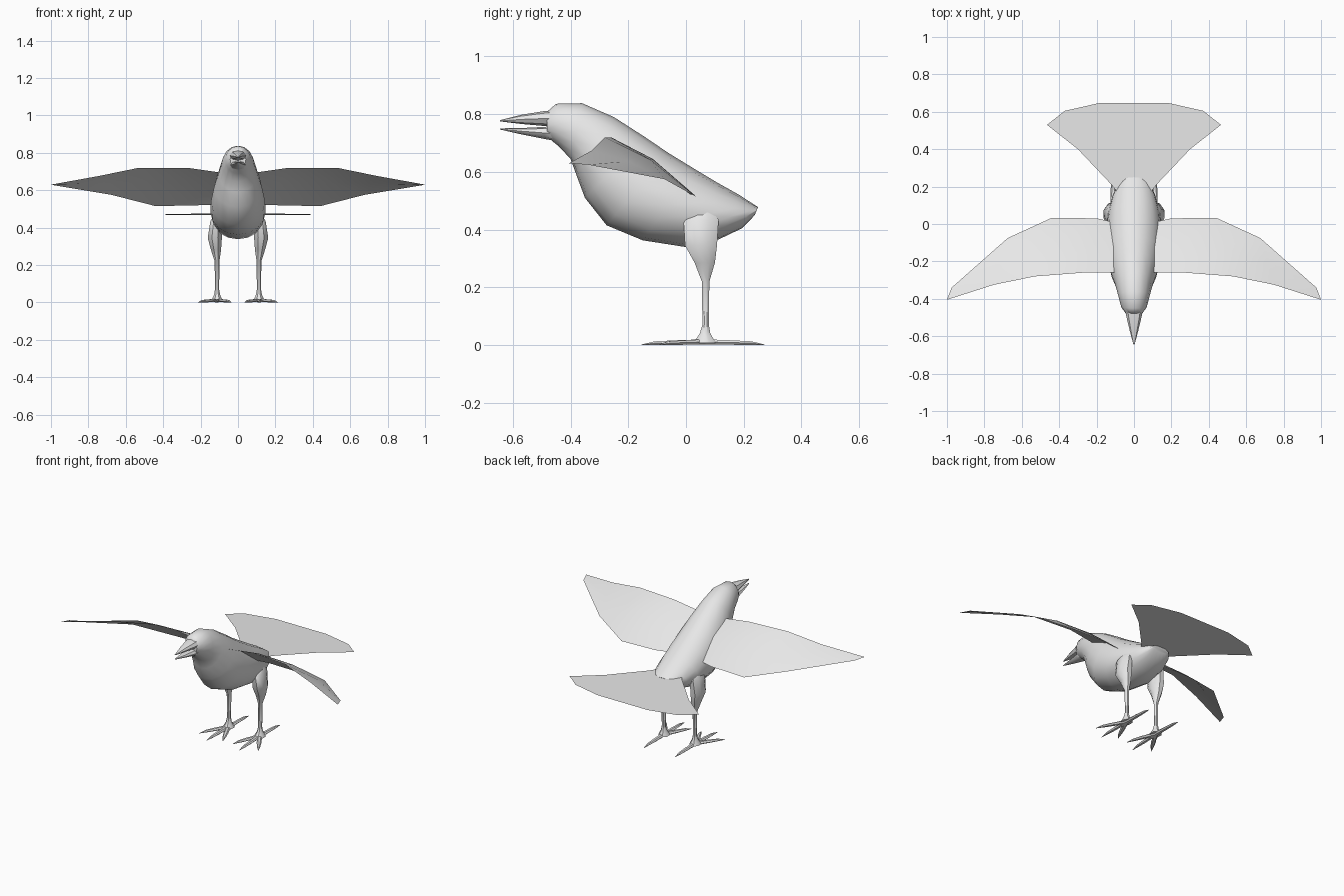
import bpy
import math
from mathutils import Vector

if "Cube" in bpy.data.objects:
    bpy.data.objects.remove(bpy.data.objects["Cube"])

grey = bpy.data.materials.new("plain_grey")
grey.diffuse_color = (0.8, 0.8, 0.8, 1)
grey.use_nodes = True
grey.node_tree.nodes["Principled BSDF"].inputs["Base Color"].default_value = grey.diffuse_color


def make(name, verts, faces, angle=40):
    """Create a shaded mesh object."""
    me = bpy.data.meshes.new(name)
    me.from_pydata([tuple(v) for v in verts], [], faces)
    me.update()
    me.materials.append(grey)
    ob = bpy.data.objects.new(name, me)
    bpy.context.collection.objects.link(ob)
    bpy.ops.object.select_all(action='DESELECT')
    ob.select_set(True)
    bpy.context.view_layer.objects.active = ob
    bpy.ops.object.mode_set(mode='EDIT')
    bpy.ops.mesh.select_all(action='SELECT')
    bpy.ops.mesh.normals_make_consistent(inside=False)
    bpy.ops.object.mode_set(mode='OBJECT')
    bpy.ops.object.shade_smooth_by_angle(angle=math.radians(angle))
    return ob


def loft(name, rings, angle=40):
    """Skin a row of equal closed rings and cap both ends."""
    n = len(rings[0])
    verts = [v for r in rings for v in r]
    faces = [(i * n + j, i * n + (j + 1) % n, (i + 1) * n + (j + 1) % n, (i + 1) * n + j)
             for i in range(len(rings) - 1) for j in range(n)]
    faces += [tuple(range(n))[::-1], tuple(range(len(verts) - n, len(verts)))]
    return make(name, verts, faces, angle)


def ellipse(c, u, v, n, turn=0.0):
    """Ring round c with half axes u and v."""
    c, u, v = Vector(c), Vector(u), Vector(v)
    ts = [2 * math.pi * (i + turn) / n for i in range(n)]
    return [c + u * math.cos(t) + v * math.sin(t) for t in ts]


# Body and head: top y, z, bottom y, z, half width
sections = [
    (-0.482, 0.808, -0.482, 0.722, 0.042),
    (-0.450, 0.836, -0.440, 0.688, 0.068),
    (-0.360, 0.838, -0.400, 0.645, 0.085),
    (-0.250, 0.790, -0.380, 0.590, 0.103),
    (-0.144, 0.722, -0.350, 0.510, 0.128),
    (-0.060, 0.665, -0.275, 0.415, 0.145),
    (0.030, 0.610, -0.150, 0.363, 0.148),
    (0.110, 0.562, 0.010, 0.338, 0.138),
    (0.185, 0.520, 0.115, 0.367, 0.115),
    (0.228, 0.492, 0.195, 0.405, 0.088),
    (0.250, 0.478, 0.238, 0.450, 0.060),
]
rings = []
for ty, tz, by, bz, w in sections:
    mid = (0, (ty + by) / 2, (tz + bz) / 2)
    rings.append(ellipse(mid, (w, 0, 0), (0, (ty - by) / 2, (tz - bz) / 2), 16))
loft("body", rings, 50)

# Open beak: y, z centre, half height, half width
for name, rows in (
    ("upper_beak", [(-0.45, 0.786, 0.028, 0.048), (-0.49, 0.785, 0.026, 0.042),
                    (-0.57, 0.782, 0.016, 0.023), (-0.645, 0.777, 0.002, 0.003)]),
    ("lower_beak", [(-0.45, 0.733, 0.026, 0.044), (-0.49, 0.735, 0.021, 0.038),
                    (-0.57, 0.741, 0.011, 0.020), (-0.645, 0.749, 0.002, 0.003)])):
    loft(name, [ellipse((0, y, z), (w, 0, 0), (0, 0, h), 8) for y, z, h, w in rows])

# Wings: leading and trailing edge stations, with a raised middle row
lead = [(0.06, -0.26, 0.69), (0.27, -0.26, 0.72), (0.53, -0.28, 0.72),
        (0.75, -0.325, 0.675), (1.0, -0.405, 0.63)]
trail = [(0.06, 0.0, 0.525), (0.20, 0.03, 0.52), (0.44, 0.033, 0.515),
         (0.675, -0.075, 0.575), (0.975, -0.34, 0.625)]
camber = [0.02, 0.025, 0.025, 0.012, 0.0]
for side, sx in (("left", 1), ("right", -1)):
    verts = []
    for a, b, c in zip(lead, trail, camber):
        a, b = Vector(a), Vector(b)
        for p in (a, (a + b) / 2 + Vector((0, 0, c)), b):
            verts.append((sx * p.x, p.y, p.z))
    faces = []
    for i in range(4):
        for j in range(2):
            k = i * 3 + j
            f = (k, k + 3, k + 4, k + 1)
            faces.append(f if sx > 0 else f[::-1])
    wing = make(side + "_wing", verts, faces)
    # Keep the upper surface facing up
    if wing.data.polygons[0].normal.z < 0:
        wing.data.flip_normals()

# Fan tail
half = [(0.09, 0.17), (0.12, 0.21), (0.30, 0.40), (0.465, 0.53), (0.37, 0.605), (0.18, 0.648)]
outline = half + [(-x, y) for x, y in reversed(half)]
tail = make("tail", [(x, y, 0.482 - 0.022 * y) for x, y in outline], [tuple(range(len(outline)))])
if tail.data.polygons[0].normal.z < 0:
    tail.data.flip_normals()

# Legs: z, centre y, half depth, centre x, half width
leg = [(0.462, 0.062, 0.030, 0.115, 0.018), (0.435, 0.052, 0.066, 0.118, 0.032),
       (0.345, 0.052, 0.060, 0.124, 0.041), (0.285, 0.065, 0.038, 0.118, 0.030),
       (0.220, 0.068, 0.014, 0.112, 0.014), (0.070, 0.068, 0.012, 0.112, 0.012),
       (0.040, 0.066, 0.020, 0.112, 0.018), (0.008, 0.064, 0.042, 0.112, 0.034)]
# Toe tips: x, y
toes = {"middle": (0.118, -0.155), "outer": (0.212, -0.095),
        "inner": (0.035, -0.105), "back": (0.112, 0.272)}
# Along the toe: fraction, half width, half height
toe_rows = [(0.0, 0.018, 0.011), (0.38, 0.013, 0.009), (0.42, 0.015, 0.009),
            (0.78, 0.010, 0.007), (0.82, 0.008, 0.006), (1.0, 0.001, 0.001)]
for side, sx in (("left", 1), ("right", -1)):
    loft(side + "_leg", [ellipse((sx * cx, cy, z), (rx, 0, 0), (0, ry, 0), 8, 0.5)
                         for z, cy, ry, cx, rx in leg])
    for toe, (tx, ty) in toes.items():
        start = Vector((sx * 0.112, 0.064, 0))
        path = Vector((sx * tx, ty, 0)) - start
        across = Vector((-path.y, path.x, 0)).normalized()
        loft(f"{side}_{toe}_toe",
             [ellipse(start + path * f + Vector((0, 0, h)), across * w, (0, 0, h), 6)
              for f, w, h in toe_rows])
